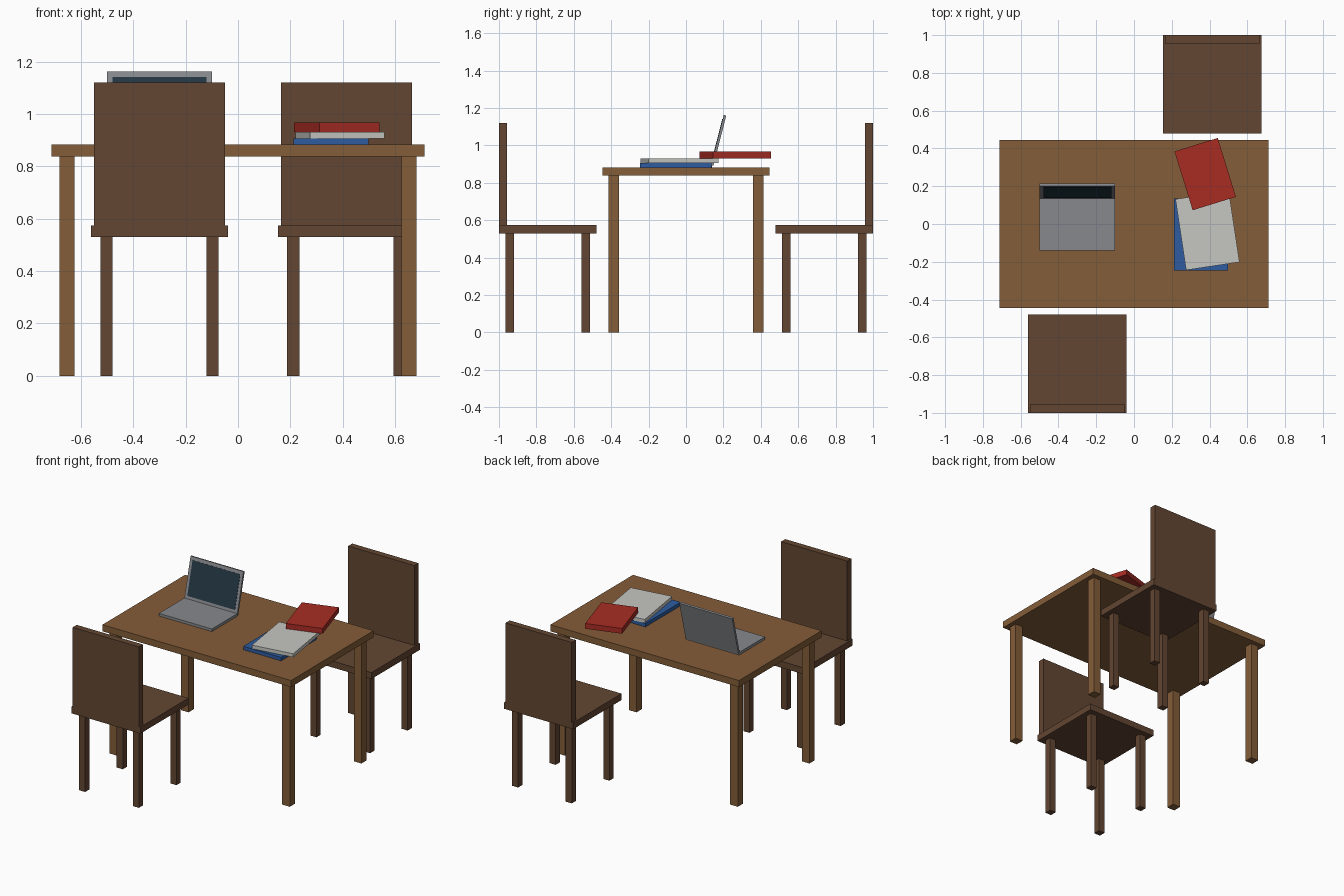
import bpy
from mathutils import Matrix, Vector

if "Cube" in bpy.data.objects:
    bpy.data.objects.remove(bpy.data.objects["Cube"])


def material(name, rgb):
    # sRGB 0-255 to linear diffuse colour
    lin = [((c / 255 + 0.055) / 1.055) ** 2.4 for c in rgb]
    m = bpy.data.materials.new(name)
    m.diffuse_color = (*lin, 1)
    m.use_nodes = True
    m.node_tree.nodes["Principled BSDF"].inputs["Base Color"].default_value = m.diffuse_color
    return m


TABLE = material("light_wood", (132, 93, 57))
CHAIR = material("dark_wood", (99, 70, 50))
METAL = material("grey_metal", (135, 137, 141))
GLASS = material("dark_screen", (36, 55, 68))
BLUE = material("blue_cover", (46, 92, 160))
WHITE = material("white_paper", (198, 198, 194))
RED = material("red_cover", (168, 44, 36))

FACES = [(0, 2, 3, 1), (4, 5, 7, 6), (0, 1, 5, 4), (2, 6, 7, 3), (0, 4, 6, 2), (1, 3, 7, 5)]


def box(name, mat, x, y, z, matrix=None):
    """Box spanning the (low, high) pairs x, y, z, optionally transformed."""
    verts = [(a, b, c) for c in z for b in y for a in x]
    mesh = bpy.data.meshes.new(name)
    mesh.from_pydata(verts, [], FACES)
    mesh.materials.append(mat)
    ob = bpy.data.objects.new(name, mesh)
    bpy.context.collection.objects.link(ob)
    if matrix:
        ob.matrix_world = matrix
    return ob


def mid(c, size):
    return (c - size / 2, c + size / 2)


# Table
box("table_top", TABLE, mid(0, 1.426), mid(0, 0.892), (0.838, 0.883))
for sx in (-1, 1):
    for sy in (-1, 1):
        box("table_leg", TABLE, mid(sx * 0.654, 0.057), mid(sy * 0.387, 0.057), (0, 0.838))


# Chairs: built facing +y, the second one turned round
def chair(x, y, angle):
    m = Matrix.Translation((x, y, 0)) @ Matrix.Rotation(angle, 4, "Z")
    box("chair_seat", CHAIR, mid(0, 0.522), mid(0, 0.522), (0.53, 0.574), m)
    box("chair_back", CHAIR, mid(0, 0.5), (-0.261, -0.217), (0.574, 1.12), m)
    for sx in (-1, 1):
        for sy in (-1, 1):
            box("chair_leg", CHAIR, mid(sx * 0.203, 0.046), mid(sy * 0.203, 0.046), (0, 0.53), m)


chair(-0.3, -0.739, 0)
chair(0.414, 0.739, 3.14159265)

# Laptop: base, tilted lid and thin screen plate
box("laptop_base", METAL, (-0.5, -0.1), mid(0, 0.28), (0.883, 0.901))
hinge = Matrix.Translation((-0.3, 0.14, 0.893)) @ Matrix.Rotation(-0.25, 4, "X")
box("laptop_lid", METAL, mid(0, 0.4), mid(0, 0.014), (0, 0.277), hinge)
box("laptop_screen", GLASS, mid(0, 0.36), (-0.009, -0.006), (0.025, 0.254), hinge)


# Stack of books
def book(name, mat, x, y, angle, w, d, z):
    m = Matrix.Translation((x, y, 0)) @ Matrix.Rotation(angle, 4, "Z")
    box(name, mat, mid(0, w), mid(0, d), z, m)


book("blue_book", BLUE, 0.355, -0.055, 0, 0.286, 0.382, (0.883, 0.907))
book("white_book", WHITE, 0.389, -0.035, 0.15, 0.286, 0.38, (0.907, 0.931))
book("red_book", RED, 0.377, 0.264, 0.3, 0.24, 0.326, (0.931, 0.967))
